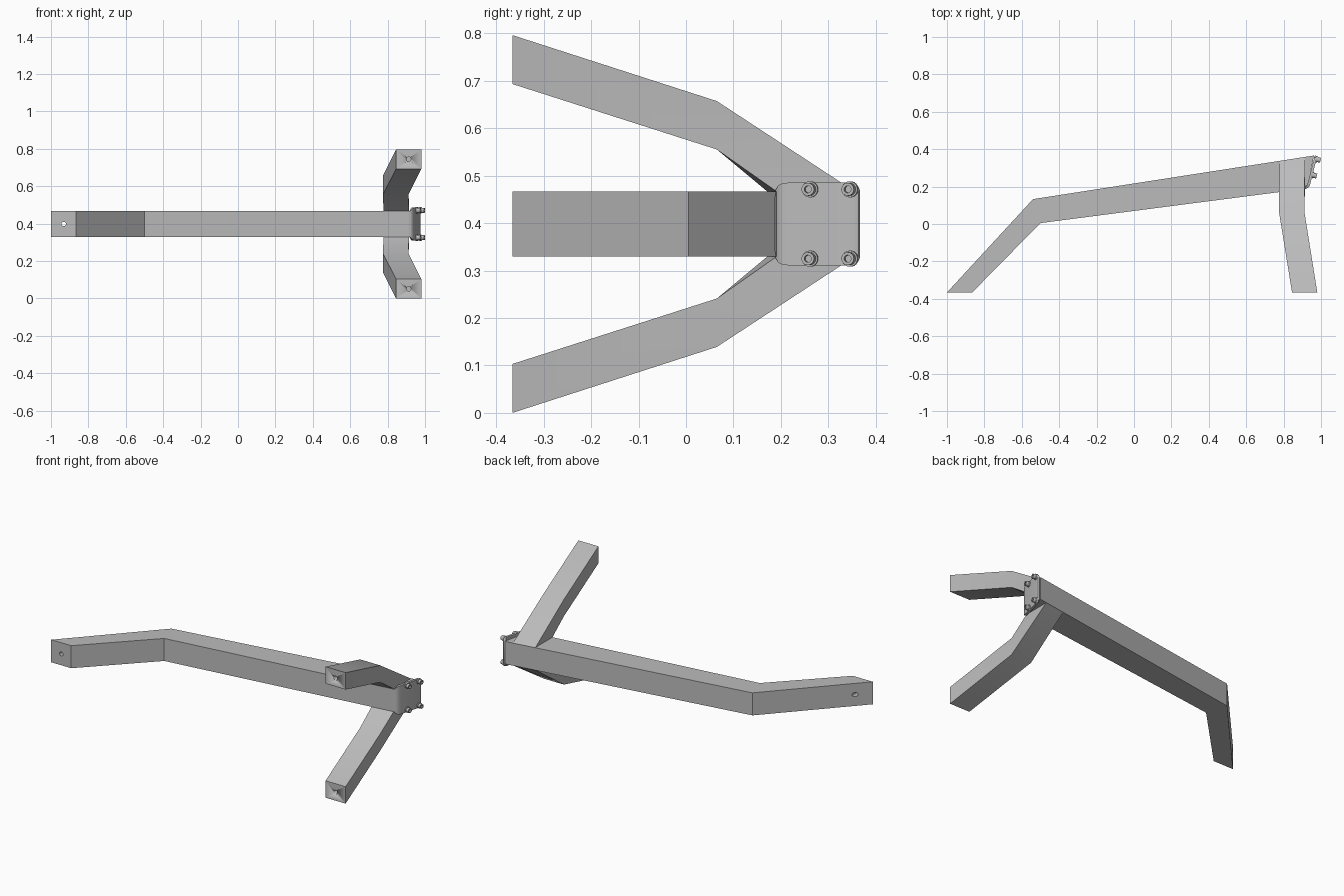
import bpy, bmesh, math
from mathutils import Vector

MID = 0.398      # height of the symmetry plane
HALF = 0.0685    # half height of the main beam

if "Cube" in bpy.data.objects:
    bpy.data.objects.remove(bpy.data.objects["Cube"], do_unlink=True)

GREY = (0.5, 0.5, 0.5, 1)
mat = bpy.data.materials.new("plain grey")
mat.use_nodes = True
mat.diffuse_color = GREY
mat.node_tree.nodes["Principled BSDF"].inputs["Base Color"].default_value = GREY


def loft(name, sections, smooth=True):
    """Skin a row of equal cross-sections and cap both ends."""
    bm = bmesh.new()
    rings = [[bm.verts.new(p) for p in s] for s in sections]
    n = len(rings[0])
    for a, b in zip(rings, rings[1:]):
        for i in range(n):
            j = (i + 1) % n
            bm.faces.new((a[i], a[j], b[j], b[i]))
    bm.faces.new(rings[0][::-1])
    bm.faces.new(rings[-1])
    bmesh.ops.recalc_face_normals(bm, faces=bm.faces)
    mesh = bpy.data.meshes.new(name)
    bm.to_mesh(mesh)
    bm.free()
    mesh.materials.append(mat)
    obj = bpy.data.objects.new(name, mesh)
    bpy.context.collection.objects.link(obj)
    if smooth:
        bpy.ops.object.select_all(action="DESELECT")
        obj.select_set(True)
        bpy.context.view_layer.objects.active = obj
        bpy.ops.object.shade_smooth_by_angle(angle=math.radians(30))
    return obj


def turned(name, origin, axis, profile, sides=24):
    """Round part from (radius, distance along axis) pairs."""
    axis = Vector(axis).normalized()
    up = Vector((0, 0, 1))
    side = axis.cross(up)
    turns = [math.tau * i / sides for i in range(sides)]
    return loft(name, [[Vector(origin) + axis * d
                        + (side * math.cos(t) + up * math.sin(t)) * r
                        for t in turns] for r, d in profile])


def drill(obj, x, z, depth):
    """Bolt hole going back from the front end face."""
    cutter = turned(obj.name + "_hole_cutter", (x, -0.42, z), (0, 1, 0),
                    [(0.012, 0), (0.012, depth + 0.055)])
    cutter.hide_render = True
    cutter.hide_set(True)
    mod = obj.modifiers.new("bolt hole", "BOOLEAN")
    mod.operation = "DIFFERENCE"
    mod.solver = "EXACT"
    mod.object = cutter


# Main beam, bent once: back and front edges of each cross-section
beam_edges = [((-1, -0.366), (-0.865, -0.366)),
              ((-0.54, 0.133), (-0.5, 0.005)),
              ((0.962, 0.366), (0.926, 0.19))]
beam = loft("main_beam", [[(*b, MID - HALF), (*f, MID - HALF),
                           (*f, MID + HALF), (*b, MID + HALF)]
                          for b, f in beam_edges], smooth=False)
drill(beam, -0.932, MID, 0.2)

# Side arms, mirrored above and below the beam
for sign, name in ((1, "upper_arm"), (-1, "lower_arm")):
    def corner(x, y, h):
        return (x, y, MID + sign * h)
    arm = loft(name, [
        [corner(0.845, -0.366, 0.398), corner(0.98, -0.366, 0.398),
         corner(0.98, -0.366, 0.295), corner(0.845, -0.366, 0.295)],
        [corner(0.775, 0.065, 0.259), corner(0.911, 0.065, 0.259),
         corner(0.911, 0.065, 0.157), corner(0.775, 0.065, 0.157)],
        [corner(0.778, 0.337, 0.067), corner(0.914, 0.358, 0.067),
         corner(0.914, 0.193, 0.067), corner(0.778, 0.173, 0.067)]])
    drill(arm, 0.912, MID + sign * 0.347, 0.08)

# End plate, curled round the beam corner: x, y, half height
plate_path = [(0.912, 0.187, 0.058), (0.922, 0.189, 0.072),
              (0.932, 0.194, 0.081), (0.939, 0.203, 0.086),
              (0.944, 0.22, 0.0875), (0.976, 0.348, 0.0875),
              (0.977, 0.356, 0.085), (0.975, 0.363, 0.079),
              (0.97, 0.367, 0.07)]
sections = []
for i, (x, y, h) in enumerate(plate_path):
    a, b = plate_path[max(i - 1, 0)], plate_path[min(i + 1, len(plate_path) - 1)]
    along = Vector((b[0] - a[0], b[1] - a[1])).normalized()
    inner = (x - along.y * 0.014, y + along.x * 0.014)
    sections.append([(x, y, MID - h), (x, y, MID + h),
                     (*inner, MID + h), (*inner, MID - h)])
loft("end_plate", sections)

# Socket screws with washers at the plate corners
screw = [(0.017, -0.004), (0.017, 0.006), (0.0135, 0.006),
         (0.0135, 0.023), (0.0075, 0.023), (0.0075, 0.012)]
for x, y, place in ((0.9545, 0.262, "front"), (0.975, 0.346, "back")):
    for sign, level in ((1, "upper"), (-1, "lower")):
        turned(f"{level}_{place}_screw", (x, y, MID + sign * 0.073),
               (0.97, -0.24, 0), screw)
